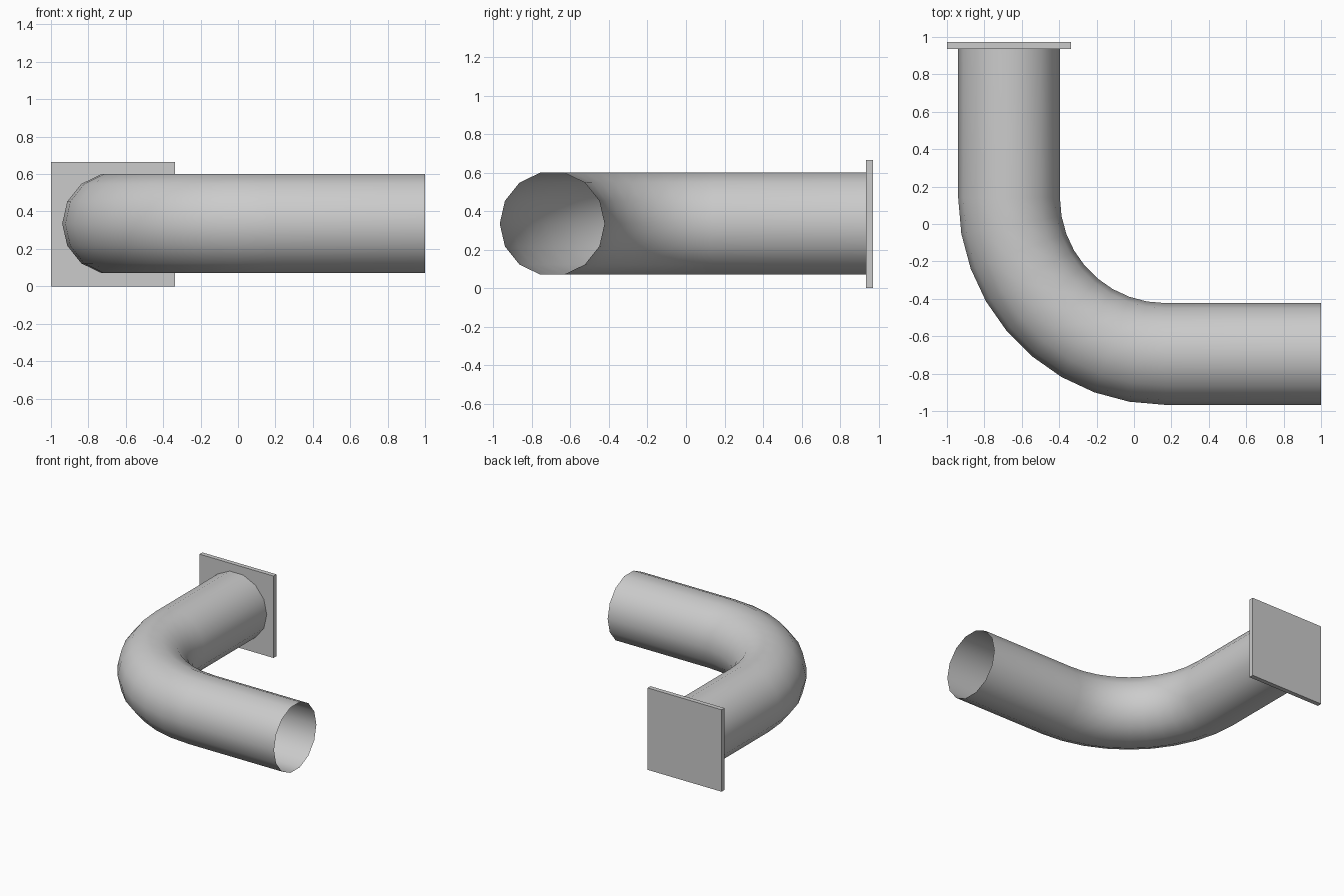
import bpy, bmesh
from math import sin, cos, pi, radians
from mathutils import Vector

if "Cube" in bpy.data.objects:
    bpy.data.objects.remove(bpy.data.objects["Cube"])

SIDES, RADIUS = 14, 0.272
BEND_R, BEND_STEPS = 0.835, 9
CX, CY, CZ = 0.167, 0.14, 0.335   # centre of the bend
PLATE_Y = 0.935


def finish(name, bm):
    bmesh.ops.recalc_face_normals(bm, faces=bm.faces[:])
    mesh = bpy.data.meshes.new(name)
    bm.to_mesh(mesh)
    bm.free()
    obj = bpy.data.objects.new(name, mesh)
    bpy.context.collection.objects.link(obj)
    return obj


# Path stations: (point, outward direction) for straight, bend, straight
stations = [(Vector((CX - BEND_R, PLATE_Y, CZ)), Vector((-1, 0, 0)))]
for i in range(BEND_STEPS + 1):
    a = pi + pi / 2 * i / BEND_STEPS
    out = Vector((cos(a), sin(a), 0))
    stations.append((Vector((CX, CY, CZ)) + out * BEND_R, out))
stations.append((Vector((1, CY - BEND_R, CZ)), Vector((0, -1, 0))))

# Open-ended elbow pipe
bm = bmesh.new()
up = Vector((0, 0, 1))
rings = []
for point, out in stations:
    angles = [2 * pi * k / SIDES for k in range(SIDES)]
    rings.append([bm.verts.new(point + RADIUS * (out * cos(t) + up * sin(t)))
                  for t in angles])
for r0, r1 in zip(rings, rings[1:]):
    for k in range(SIDES):
        j = (k + 1) % SIDES
        bm.faces.new((r0[k], r1[k], r1[j], r0[j]))
# Open tube: make sure faces point away from the pipe axis
pipe = None
bm.normal_update()
f = bm.faces[:][0]
if f.normal.dot(f.calc_center_median() - (stations[0][0] + stations[1][0]) / 2) < 0:
    bmesh.ops.reverse_faces(bm, faces=bm.faces[:])
mesh = bpy.data.meshes.new("elbow_pipe")
bm.to_mesh(mesh)
bm.free()
pipe = bpy.data.objects.new("elbow_pipe", mesh)
bpy.context.collection.objects.link(pipe)
bpy.context.view_layer.objects.active = pipe
pipe.select_set(True)
bpy.ops.object.shade_smooth_by_angle(angle=radians(40))

# Square wall plate closing the rear end
bm = bmesh.new()
bmesh.ops.create_cube(bm, size=1)
bmesh.ops.scale(bm, vec=(0.664, 0.037, 0.665), verts=bm.verts[:])
bmesh.ops.translate(bm, vec=(-0.668, PLATE_Y + 0.0185, 0.3325), verts=bm.verts[:])
finish("wall_plate", bm)
